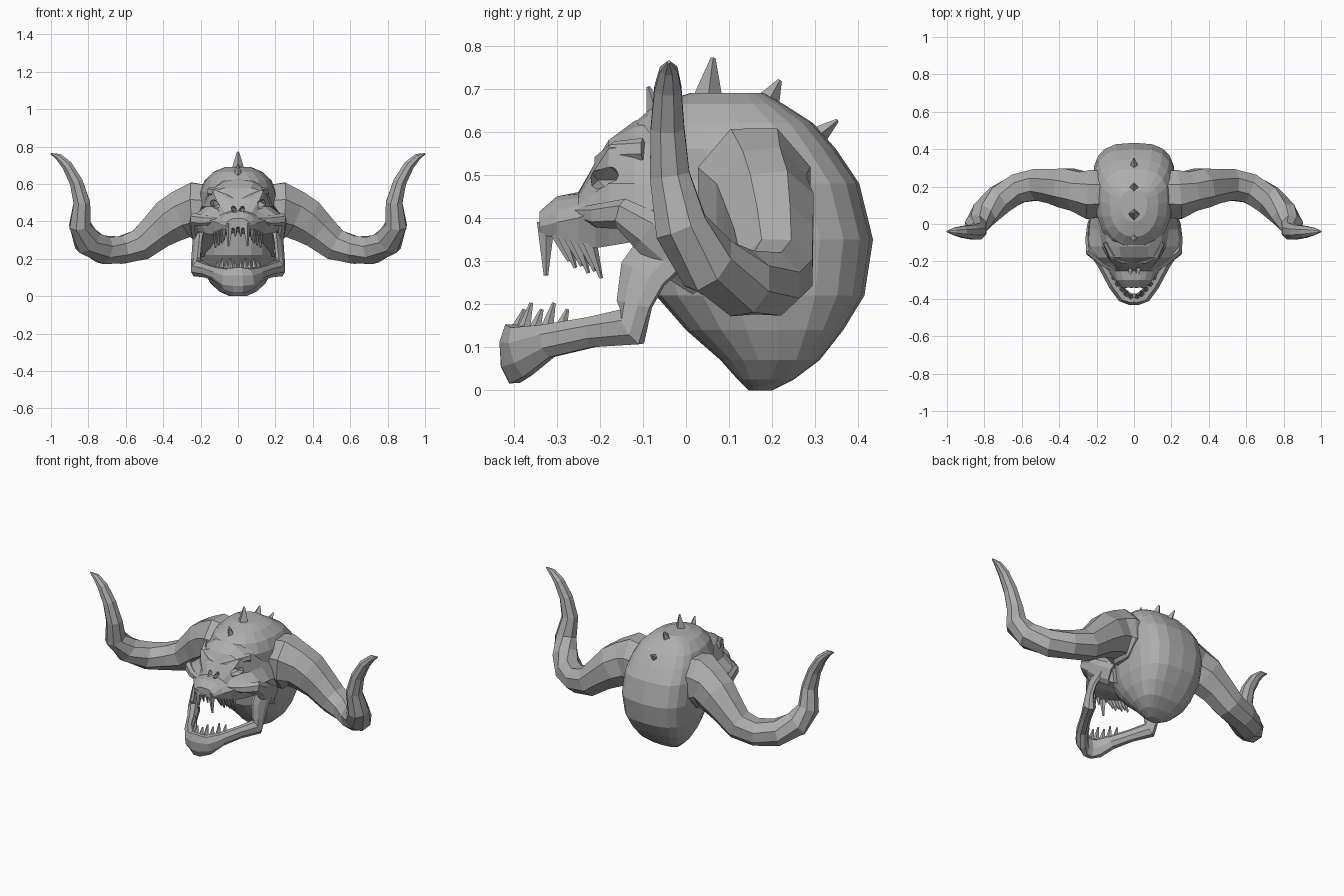
import bpy, bmesh, math
from mathutils import Vector, Matrix

old = bpy.data.objects.get("Cube")
if old:
    bpy.data.objects.remove(old, do_unlink=True)

bone = bpy.data.materials.new("bone grey")
bone.use_nodes = True
GREY = (0.42, 0.42, 0.42, 1)
bone.diffuse_color = GREY
bone.node_tree.nodes["Principled BSDF"].inputs["Base Color"].default_value = GREY


def finish(name, bm, mirror=False):
    """Turn a bmesh into a flat shaded object, optionally mirrored across x."""
    if mirror:
        geom = bm.verts[:] + bm.edges[:] + bm.faces[:]
        bmesh.ops.bisect_plane(bm, geom=geom, plane_co=(0, 0, 0),
                               plane_no=(1, 0, 0), clear_inner=True)
    bmesh.ops.recalc_face_normals(bm, faces=bm.faces[:])
    mesh = bpy.data.meshes.new(name)
    bm.to_mesh(mesh)
    bm.free()
    mesh.materials.append(bone)
    obj = bpy.data.objects.new(name, mesh)
    bpy.context.collection.objects.link(obj)
    if mirror:
        obj.modifiers.new("mirror", 'MIRROR')
    return obj


def loft(name, rings, mirror=False):
    """Skin a list of equal length rings and cap both ends."""
    bm = bmesh.new()
    rows = [[bm.verts.new(p) for p in ring] for ring in rings]
    n = len(rows[0])
    for a, b in zip(rows, rows[1:]):
        for i in range(n):
            j = (i + 1) % n
            bm.faces.new((a[i], a[j], b[j], b[i]))
    bm.faces.new(rows[0])
    bm.faces.new(rows[-1])
    return finish(name, bm, mirror)


def tube(name, path, ref, sides=8):
    """Mirrored pair of tapering limbs; path items are x, y, z, radius along ref, radius across."""
    pts = [Vector(p[:3]) for p in path]
    rings = []
    for k, p in enumerate(path):
        t = (pts[min(k + 1, len(pts) - 1)] - pts[max(k - 1, 0)]).normalized()
        u = Vector(ref)
        u = (u - t * u.dot(t)).normalized()
        v = t.cross(u)
        angles = [math.tau * (i + 0.5) / sides for i in range(sides)]
        rings.append([pts[k] + u * p[3] * math.cos(a) + v * p[4] * math.sin(a) for a in angles])
    return loft(name, rings, mirror=True)


def spikes(name, items, sides=5, blunt=0.08):
    """Group of pointed cones; items are base, tip, radius."""
    bm = bmesh.new()
    for base, tip, r in items:
        base, tip = Vector(base), Vector(tip)
        d = tip - base
        m = Matrix.Translation((base + tip) / 2) @ d.to_track_quat('Z', 'Y').to_matrix().to_4x4()
        bmesh.ops.create_cone(bm, cap_ends=True, segments=sides, radius1=r,
                              radius2=r * blunt, depth=d.length, matrix=m)
    return finish(name, bm)


# Cranium: height, front y, back y, half width; boxy behind, wedge shaped in front
slices = [(0, .145, .20, .045), (.025, .12, .25, .10), (.07, .08, .31, .148),
          (.14, .0, .365, .186), (.22, -.07, .414, .208), (.35, -.09, .434, .221),
          (.48, -.12, .402, .22), (.56, -.15, .348, .205), (.62, -.12, .295, .178),
          (.665, -.07, .225, .13), (.69, .01, .18, .07)]


def power(v, e):
    return math.copysign(abs(v) ** e, v)


rings = []
for z, front, back, w in slices:
    mid = front + (back - front) * .58
    ring = []
    for i in range(20):
        a = math.tau * i / 20
        c, s = math.cos(a), math.sin(a)
        e, depth = (.7, back - mid) if s > 0 else (.92, mid - front)
        ring.append((w * power(c, e), mid + depth * power(s, e), z))
    rings.append(ring)
loft("cranium", rings)

# Face: half sections from crown to palate, flaring at the cheeks, running forward to the snout
sections = [
    (.07, [(0, .62), (.10, .60), (.16, .55), (.20, .48), (.23, .39), (.205, .21), (0, .23)]),
    (-.03, [(0, .65), (.09, .63), (.15, .575), (.187, .48), (.24, .41), (.215, .27), (0, .31)]),
    (-.12, [(0, .625), (.08, .61), (.145, .57), (.172, .48), (.245, .425), (.21, .345), (0, .36)]),
    (-.18, [(0, .575), (.07, .58), (.135, .56), (.14, .48), (.215, .42), (.17, .335), (0, .36)]),
    (-.21, [(0, .52), (.07, .53), (.115, .515), (.105, .46), (.175, .415), (.14, .33), (0, .36)]),
    (-.25, [(0, .46), (.04, .455), (.07, .445), (.10, .43), (.135, .40), (.12, .34), (0, .36)]),
    (-.30, [(0, .45), (.03, .45), (.06, .44), (.09, .415), (.10, .39), (.09, .355), (0, .37)]),
    (-.34, [(0, .415), (.025, .415), (.04, .41), (.06, .395), (.065, .38), (.05, .36), (0, .37)])]
face = loft("face", [[(x, y, z) for x, z in half] + [(-x, y, z) for x, z in half[-2:0:-1]]
                     for y, half in sections])

# Eye sockets and nostrils carved from the face
bm = bmesh.new()
for s in (-1, 1):
    for place, size, tilt in (((.105, -.175, .488), (.055, .055, .032), .35),
                              ((.022, -.245, .465), (.014, .04, .022), -.4)):
        m = (Matrix.Translation((place[0] * s, place[1], place[2]))
             @ Matrix.Rotation(-s * tilt, 4, 'Y') @ Matrix.Diagonal((*size, 1)))
        bmesh.ops.create_icosphere(bm, subdivisions=1, radius=1, matrix=m)
cutter = finish("socket_cutter", bm)
cutter.hide_render = True
cut = face.modifiers.new("sockets", 'BOOLEAN')
cut.operation = 'DIFFERENCE'
cut.solver = 'EXACT'
cut.object = cutter
bpy.context.view_layer.objects.active = face
bpy.ops.object.modifier_apply(modifier=cut.name)
bpy.data.objects.remove(cutter, do_unlink=True)

# Brow ridges and cheekbones
tube("brow_ridges", [(.01, -.195, .505, .018, .02), (.06, -.195, .53, .02, .022),
                     (.12, -.165, .555, .02, .024), (.155, -.10, .56, .012, .026)], (0, 1, 0), 6)
tube("cheekbones", [(.10, -.25, .41, .012, .015), (.17, -.205, .405, .02, .028),
                    (.238, -.15, .41, .022, .036), (.238, -.09, .37, .02, .05),
                    (.228, -.02, .315, .02, .06), (.205, .05, .27, .02, .06)], (1, -.3, 0), 6)

# Lower jaw: hinge, ramus, body and chin
tube("lower_jaw", [(.21, -.04, .34, .026, .07), (.22, -.10, .27, .02, .062),
                   (.225, -.12, .20, .022, .045), (.218, -.125, .148, .036, .05),
                   (.165, -.22, .135, .03, .038), (.108, -.32, .115, .034, .042),
                   (.06, -.382, .09, .036, .064), (.02, -.402, .085, .032, .074),
                   (-.04, -.402, .085, .032, .074)], (1, -.4, 0), 8)

# Great curved horns with a swollen collar at the root
tube("horns", [(.13, .16, .45, .13, .15), (.24, .158, .455, .142, .165),
               (.295, .175, .44, .116, .14), (.36, .192, .405, .114, .13),
               (.43, .203, .35, .1, .108), (.52, .21, .275, .09, .092),
               (.62, .19, .248, .086, .08), (.72, .13, .248, .084, .08),
               (.805, .05, .295, .075, .08), (.845, -.012, .38, .066, .062),
               (.835, -.038, .50, .05, .048), (.865, -.043, .61, .042, .038),
               (.915, -.042, .70, .034, .03), (.96, -.04, .745, .022, .02),
               (1, -.04, .762, .004, .004)], (0, 1, 0), 8)

# Crest of spikes along the skull
spikes("crest_spikes", [((0, -.065, .63), (0, -.088, .705), .028),
                        ((0, .05, .67), (0, .063, .772), .037),
                        ((0, .185, .66), (0, .218, .72), .033),
                        ((0, .30, .585), (0, .352, .627), .026)], 4, .15)

# Teeth, set in rows that lean backwards
upper, lower = [], []
for s in (-1, 1):
    upper.append(((s * .045, -.325, .39), (s * .05, -.325, .267), .022))
    upper.append(((s * .014, -.33, .38), (s * .014, -.32, .32), .014))
    for i in range(6):
        t = i / 5
        x, y, drop = s * (.075 + .045 * t), -.30 + .075 * t, .045 + .01 * (i % 2)
        upper.append(((x, y, .365 - .02 * t), (x, y + .028, .345 - .03 * t - drop), .018))
    for i in range(5):
        t = i / 4
        x, y, rise = s * (.018 + .095 * t), -.395 + .10 * t ** 1.3, .045 + .015 * (i % 2)
        lower.append(((x, y, .13), (x * .95, y + .02, .143 + rise), .018))
spikes("upper_teeth", upper, blunt=.25)
spikes("lower_teeth", lower, blunt=.25)
